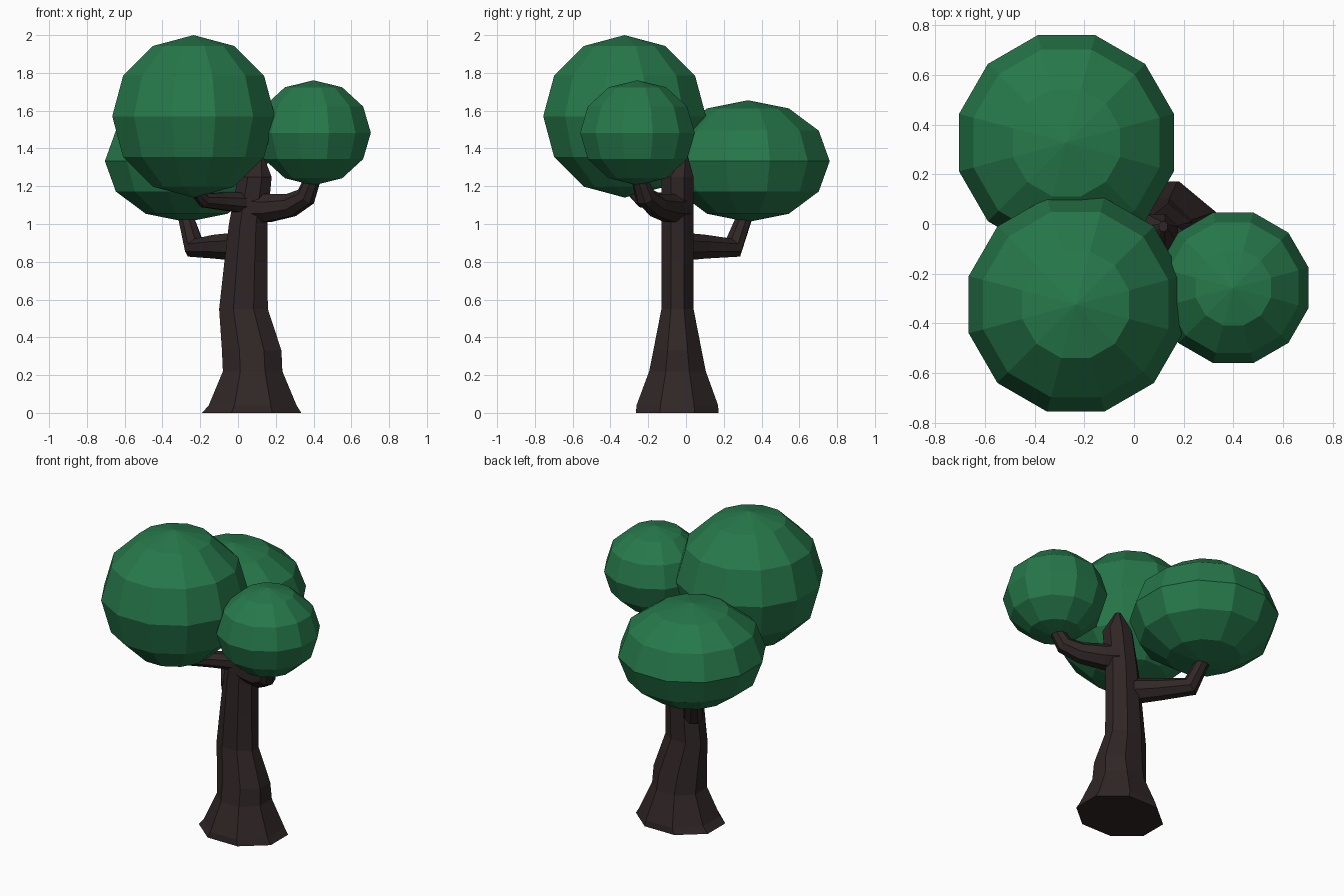
import bpy, bmesh, math
from mathutils import Vector, Matrix

if "Cube" in bpy.data.objects:
    bpy.data.objects.remove(bpy.data.objects["Cube"])


def material(name, rgb):
    m = bpy.data.materials.new(name)
    m.diffuse_color = (*rgb, 1)
    m.use_nodes = True
    m.node_tree.nodes["Principled BSDF"].inputs["Base Color"].default_value = m.diffuse_color
    return m


leaf_green = material("leaf_green", (0.0194, 0.188, 0.069))
bark_brown = material("bark_brown", (0.030, 0.0194, 0.0194))


def finish(bm, name, mat):
    bmesh.ops.recalc_face_normals(bm, faces=bm.faces)
    me = bpy.data.meshes.new(name)
    bm.to_mesh(me)
    bm.free()
    me.materials.append(mat)
    ob = bpy.data.objects.new(name, me)
    bpy.context.collection.objects.link(ob)


def loft(name, rings, mat):
    """Skin a list of point rings and cap both ends."""
    bm = bmesh.new()
    loops = [[bm.verts.new(p) for p in ring] for ring in rings]
    n = len(loops[0])
    for a, b in zip(loops, loops[1:]):
        for i in range(n):
            j = (i + 1) % n
            bm.faces.new((a[i], a[j], b[j], b[i]))
    bm.faces.new(loops[0])
    bm.faces.new(loops[-1])
    finish(bm, name, mat)


def foliage(name, center, r, rz):
    bm = bmesh.new()
    bmesh.ops.create_uvsphere(bm, u_segments=12, v_segments=6, radius=1)
    m = (Matrix.Translation(center) @ Matrix.Diagonal((r, r, rz, 1))
         @ Matrix.Rotation(math.radians(15), 4, 'Z'))
    bmesh.ops.transform(bm, matrix=m, verts=bm.verts)
    finish(bm, name, leaf_green)


def branch(name, path, sides=8):
    pts = [Vector(p[:3]) for p in path]
    d = pts[-1] - pts[0]
    side = Vector((-d.y, d.x, 0)).normalized()
    rings = []
    for k, p in enumerate(pts):
        t = (pts[min(k + 1, len(pts) - 1)] - pts[max(k - 1, 0)]).normalized()
        up = side.cross(t).normalized()
        r = path[k][3]
        rings.append([p + r * (math.cos(a) * side + math.sin(a) * up)
                      for a in [(i + 0.5) * math.tau / sides for i in range(sides)]])
    loft(name, rings, bark_brown)


# Leaf balls
foliage("foliage_front", (-0.235, -0.325, 1.57), 0.446, 0.43)
foliage("foliage_back", (-0.272, 0.328, 1.333), 0.448, 0.322)
foliage("foliage_right", (0.40, -0.257, 1.483), 0.314, 0.278)

# Trunk: eight-sided rings as (z, x min, x max, y min, y max)
profile = [
    (0.00, -0.190, 0.335, -0.265, 0.172),
    (0.04, -0.155, 0.310, -0.262, 0.170),
    (0.22, -0.080, 0.235, -0.195, 0.105),
    (0.33, -0.085, 0.230, -0.173, 0.083),
    (0.55, -0.100, 0.158, -0.130, 0.040),
    (0.80, -0.072, 0.155, -0.130, 0.040),
    (1.00, -0.048, 0.155, -0.130, 0.040),
    (1.25, 0.000, 0.178, -0.130, 0.040),
    (1.36, 0.100, 0.135, -0.030, 0.010),
]
k = math.cos(math.pi / 8)
rings = []
for z, x0, x1, y0, y1 in profile:
    rings.append([((x0 + x1) / 2 + (x1 - x0) / 2 / k * math.cos(a),
                   (y0 + y1) / 2 + (y1 - y0) / 2 / k * math.sin(a), z)
                  for a in [(i + 0.5) * math.pi / 4 for i in range(8)]])
loft("trunk", rings, bark_brown)

# Branches: (x, y, z, radius)
branch("branch_right", [(0.07, -0.04, 1.09, 0.09), (0.16, -0.09, 1.085, 0.08),
                        (0.28, -0.16, 1.10, 0.065), (0.36, -0.215, 1.145, 0.055),
                        (0.40, -0.25, 1.25, 0.042)])
branch("branch_left", [(0.06, -0.06, 1.11, 0.06), (-0.08, -0.15, 1.12, 0.05),
                       (-0.18, -0.23, 1.125, 0.04), (-0.23, -0.29, 1.18, 0.03)])
branch("branch_back", [(0.00, -0.03, 0.88, 0.08), (-0.11, 0.09, 0.88, 0.068),
                       (-0.23, 0.25, 0.875, 0.06), (-0.28, 0.315, 1.05, 0.042)])
